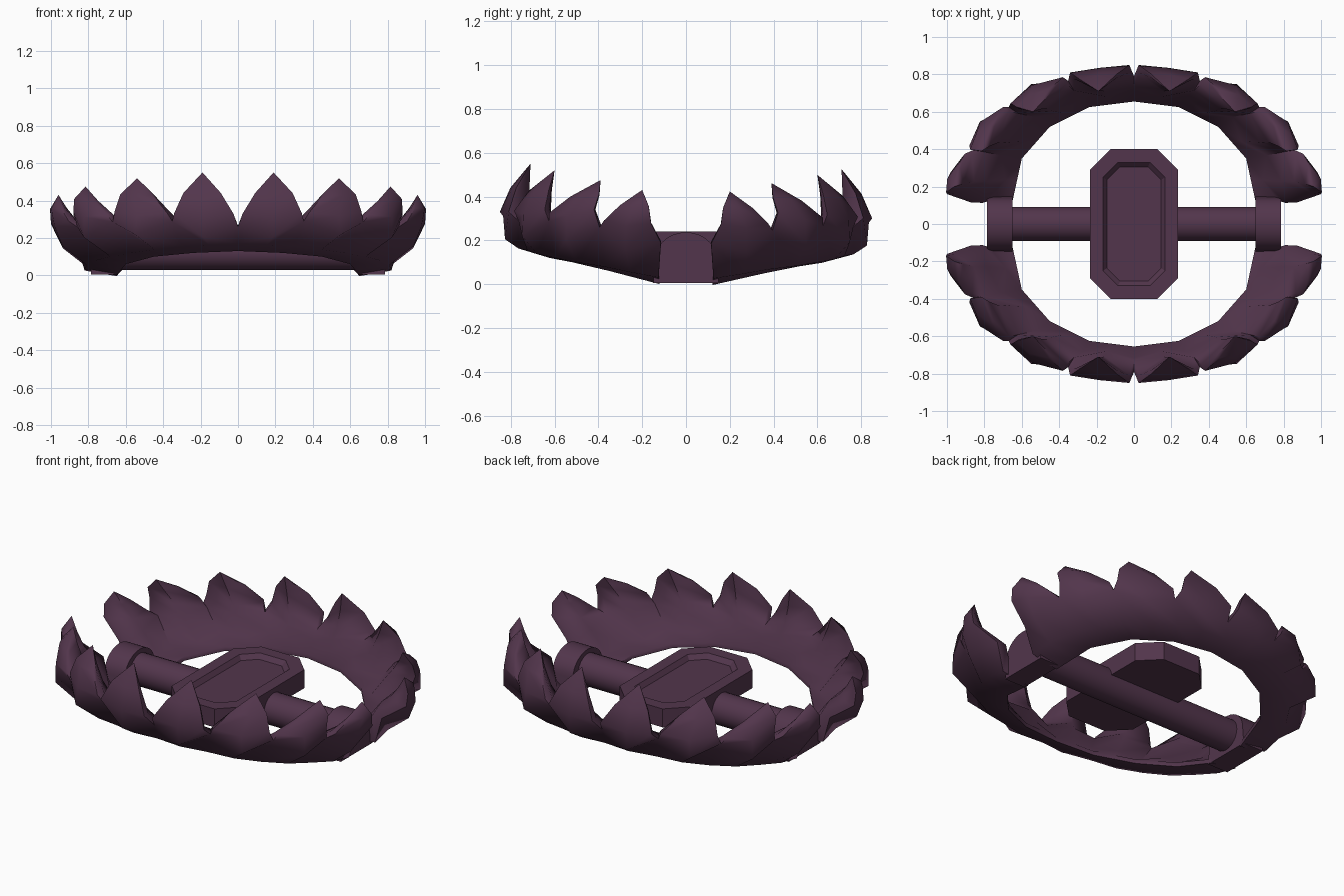
import bpy, bmesh, math
from mathutils import Vector

if "Cube" in bpy.data.objects:
    bpy.data.objects.remove(bpy.data.objects["Cube"])

iron = bpy.data.materials.new("dark plum iron")
iron.diffuse_color = (0.085, 0.036, 0.072, 1)
iron.use_nodes = True
iron.node_tree.nodes["Principled BSDF"].inputs["Base Color"].default_value = iron.diffuse_color


def finish(name, bm, smooth=None):
    bmesh.ops.remove_doubles(bm, verts=bm.verts, dist=0.0005)
    bmesh.ops.recalc_face_normals(bm, faces=bm.faces)
    me = bpy.data.meshes.new(name)
    bm.to_mesh(me)
    bm.free()
    me.materials.append(iron)
    ob = bpy.data.objects.new(name, me)
    bpy.context.collection.objects.link(ob)
    if smooth:
        bpy.ops.object.select_all(action='DESELECT')
        ob.select_set(True)
        bpy.context.view_layer.objects.active = ob
        bpy.ops.object.shade_smooth_by_angle(angle=math.radians(smooth))
    return ob


# jaw stations between teeth: inner lip, outer heel, valley
INNER = [(0, .655, .13), (.24, .625, .12), (.45, .52, .10), (.60, .35, .06), (.65, .12, .0)]
HEEL = [(0, .765, .17), (.30, .725, .155), (.57, .60, .12), (.76, .375, .08), (.82, .125, .03)]
VALLEY = [(0, .79, .26), (.352, .765, .29), (.67, .625, .285), (.86, .395, .26), (.87, .115, .19)]
# teeth: left shoulder, right shoulder, tip, then outward bulge low and at the shoulder
TEETH = [((.025, .85, .33), (.342, .81, .33), (.19, .71, .55), .05, .005),
         ((.38, .785, .335), (.66, .645, .34), (.54, .60, .52), .065, .035),
         ((.70, .625, .325), (.88, .42, .34), (.815, .39, .475), .07, .04),
         ((.905, .375, .29), (1.0, .16, .28), (.96, .20, .43), .075, .03)]
Z = Vector((0, 0, 1))
FILL = .7   # how far the inside of a tooth is filled towards a straight lip-to-tip line


def inset(p, out, t, up, centre_plane):
    q = p - out * t + Z * up
    if centre_plane:
        q.x = 0
    return q


def jaw(name, side, drop):
    bm = bmesh.new()

    def face(*pts):
        uniq = []
        for p in pts:
            if all((p - u).length > 1e-4 for u in uniq):
                uniq.append(p)
        if len(uniq) > 2:
            for sx in (1, -1):
                bm.faces.new([bm.verts.new((p.x * sx, p.y * side, p.z - drop * p.y)) for p in uniq])

    for i, tooth in enumerate(TEETH):
        a, b, tip = map(Vector, tooth[:3])
        low, high = tooth[3:]
        ends = []
        for k, shoulder in ((i, a), (i + 1, b)):
            out = Vector((*HEEL[k][:2], 0)) - Vector((*INNER[k][:2], 0))
            out.normalize()
            outer = [Vector(INNER[k]), Vector(HEEL[k]), Vector(VALLEY[k]), shoulder]
            hi = shoulder.lerp(tip, .5)
            hi += (shoulder - (a + b) / 2) * .10 + out * .02
            outer += [hi, tip]
            inner = [inset(p, out, t, u, k == 0 and n < 3) for n, (p, t, u) in
                     enumerate(zip(outer, (0, .05, .06, .04, .02, 0), (.025, .045, .005, .0, .0, 0)))]
            ends.append((outer, inner))
        out = Vector(((a + b).x, (a + b).y, 0)).normalized()
        # middle column: bulges outward on the outside, filled on the inside
        bulge = [(0, 0), (.02, 0), (low, -.07), (high, -.02), (high * .6 + .005, .0), (0, 0)]
        for s in (0, 1):
            L, R = ends[0][s], ends[1][s]
            mid = [(l + r) / 2 for l, r in zip(L, R)]
            if s == 0:
                mid = [m + out * d + Z * h for m, (d, h) in zip(mid, bulge)]
            else:
                lip = mid[0]
                mid = [m.lerp(lip.lerp(tip, (m.z - lip.z) / (tip.z - lip.z)), FILL if 0 < n < 5 else 0)
                       for n, m in enumerate(mid)]
            for n in range(5):
                face(L[n], mid[n], mid[n + 1], L[n + 1])
                face(mid[n], R[n], R[n + 1], mid[n + 1])
            ends.append(mid)
        face(ends[0][0][0], ends[2][0], ends[3][0], ends[0][1][0])
        face(ends[2][0], ends[1][0][0], ends[1][1][0], ends[3][0])
        # tooth rims, and the closed end of the jaw
        for e, (o, n_) in enumerate(ends[:2]):
            start = 0 if (i == 3 and e == 1) else 2
            for n in range(start, 5):
                face(o[n], o[n + 1], n_[n + 1], n_[n])
    return finish(name, bm, 60)


jaw("front_jaw", -1, 0)
jaw("back_jaw", 1, .035)


def loft(bm, rings):
    vs = [[bm.verts.new(p) for p in r] for r in rings]
    for r0, r1 in zip(vs, vs[1:]):
        for j in range(len(r0)):
            k = (j + 1) % len(r0)
            bm.faces.new((r0[j], r0[k], r1[k], r1[j]))
    bm.faces.new(vs[0])
    bm.faces.new(vs[-1])


# cross bar
bm = bmesh.new()
loft(bm, [[(x, .092 * math.cos(t * math.tau / 24), .12 + .092 * math.sin(t * math.tau / 24))
           for t in range(24)] for x in (-.70, .70)])
finish("cross_bar", bm, 40)

# arched hinge blocks with flat feet
for sx, nm in ((-1, "left_hinge"), (1, "right_hinge")):
    prof = [(-.15, .005), (.15, .005)]
    prof += [(.14 * math.cos(t * math.pi / 14), .115 + .122 * math.sin(t * math.pi / 14)) for t in range(15)]
    bm = bmesh.new()
    loft(bm, [[(sx * x, y, z) for y, z in prof] for x in (.65, .785)])
    finish(nm, bm, 40)


# chamfered trigger plate with a recessed pan
def octagon(w, d, c, z):
    return [(w, d - c, z), (w - c, d, z), (c - w, d, z), (-w, d - c, z),
            (-w, c - d, z), (c - w, -d, z), (w - c, -d, z), (w, c - d, z)]


bm = bmesh.new()
loft(bm, [octagon(.235, .40, .11, .13), octagon(.235, .40, .11, .24),
          octagon(.165, .33, .08, .24), octagon(.145, .305, .07, .214)])
finish("trigger_plate", bm)
